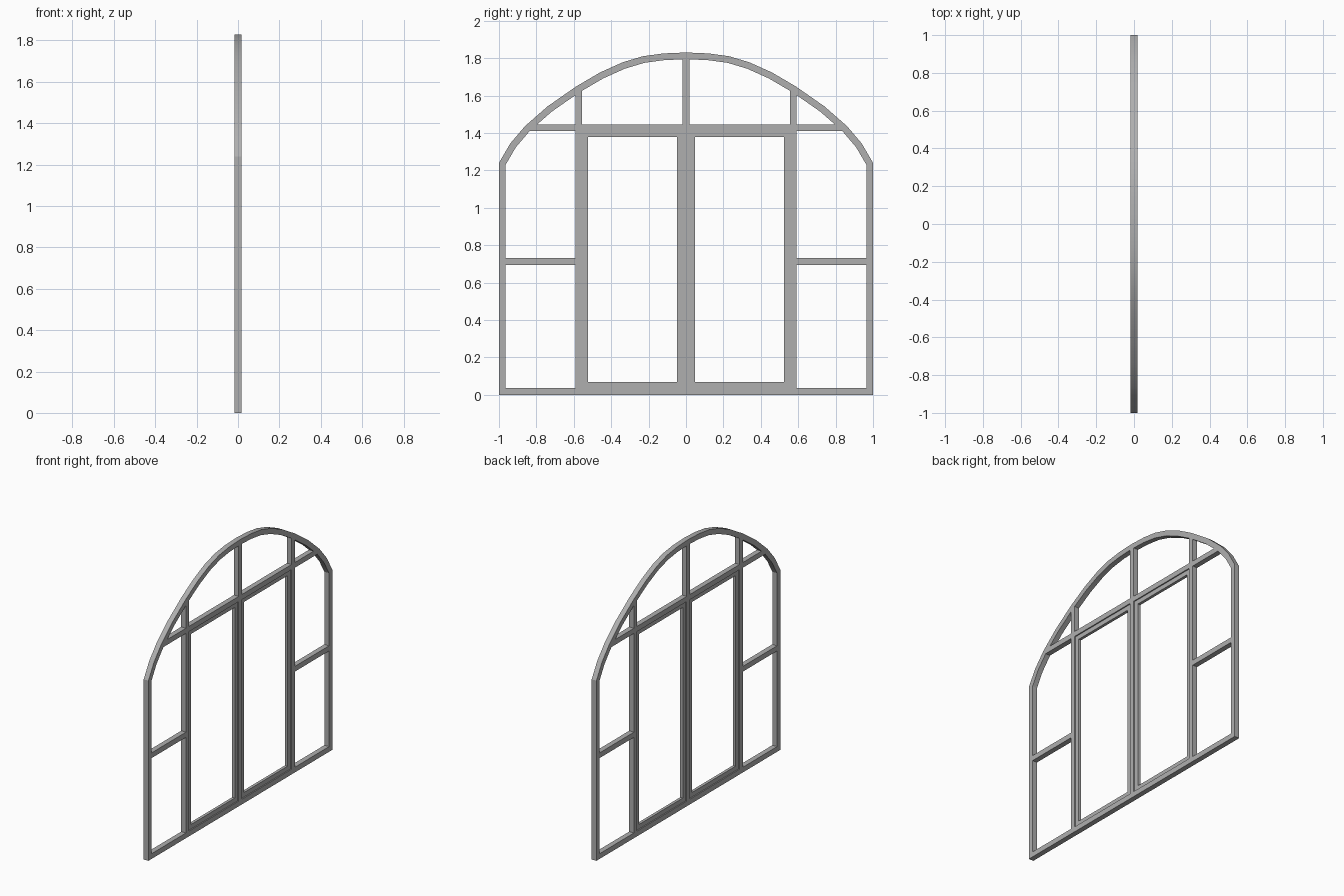
import bpy, bmesh, math
from mathutils import Vector

if "Cube" in bpy.data.objects:
    bpy.data.objects.remove(bpy.data.objects["Cube"])

DEPTH = 0.036   # main frame thickness in x
SASH = 0.02     # thinner door sash thickness
W = 0.036       # bar width

grey = bpy.data.materials.new("dark_grey")
grey.diffuse_color = (0.43, 0.43, 0.43, 1)
grey.use_nodes = True
grey.node_tree.nodes["Principled BSDF"].inputs["Base Color"].default_value = grey.diffuse_color


def finish(name, bm):
    bmesh.ops.recalc_face_normals(bm, faces=bm.faces)
    me = bpy.data.meshes.new(name)
    bm.to_mesh(me)
    bm.free()
    me.materials.append(grey)
    ob = bpy.data.objects.new(name, me)
    bpy.context.collection.objects.link(ob)
    return ob


def prism(name, pts, depth=DEPTH):
    """Extrude a flat (y, z) outline along x."""
    bm = bmesh.new()
    a = [bm.verts.new((-depth / 2, y, z)) for y, z in pts]
    b = [bm.verts.new((depth / 2, y, z)) for y, z in pts]
    bm.faces.new(a)
    bm.faces.new(b)
    n = len(pts)
    for i in range(n):
        j = (i + 1) % n
        bm.faces.new((a[i], a[j], b[j], b[i]))
    return finish(name, bm)


def inset(pts, w):
    """Mitred inward offset of a counter-clockwise outline."""
    out = []
    for i, p in enumerate(pts):
        p = Vector(p)
        d0 = (p - Vector(pts[i - 1])).normalized()
        d1 = (Vector(pts[(i + 1) % len(pts)]) - p).normalized()
        n0, n1 = Vector((-d0.y, d0.x)), Vector((-d1.y, d1.x))
        out.append(p + (n0 + n1) * (w / (1 + n0.dot(n1))))
    return out


def ring(name, pts, w, depth):
    """Closed frame of width w that follows an outline."""
    inner = inset(pts, w)
    bm = bmesh.new()
    loops = [[bm.verts.new((x, p[0], p[1])) for p in src]
             for src, x in ((pts, -depth / 2), (pts, depth / 2),
                            (inner, depth / 2), (inner, -depth / 2))]
    n = len(pts)
    for k in range(4):
        a, b = loops[k], loops[(k + 1) % 4]
        for i in range(n):
            j = (i + 1) % n
            bm.faces.new((a[i], a[j], b[j], b[i]))
    return finish(name, bm)


# Arched outer frame, smooth along the arch
half = [(1, 1.24), (0.94, 1.343), (0.86, 1.437), (0.74, 1.542), (0.588, 1.648),
        (0.46, 1.723), (0.34, 1.777), (0.23, 1.81), (0.12, 1.825), (0, 1.83)]
arch = half + [(-y, z) for y, z in reversed(half[:-1])]
frame = ring("outer_frame", [(-1, 0), (1, 0)] + arch, W, DEPTH)
bpy.context.view_layer.objects.active = frame
frame.select_set(True)
bpy.ops.object.shade_smooth_by_angle(angle=math.radians(25))

# Transom with ends cut to the arch, and centre mullion
prism("transom", [(-0.865, 1.409), (0.865, 1.409), (0.83, 1.445), (-0.83, 1.445)])
c = W / 2
prism("centre_mullion", [(-c, 0.01), (c, 0.01), (c, 1.81), (-c, 1.81)])

for s, side in ((-1, "left"), (1, "right")):
    # Tall mullion, top cut to the arch
    prism("mullion_" + side, [(s * 0.592, 0.01), (s * 0.556, 0.01),
                              (s * 0.556, 1.645), (s * 0.592, 1.62)])
    # Side light crossbar
    prism("crossbar_" + side, [(s * 0.58, 0.694), (s * 0.98, 0.694),
                               (s * 0.98, 0.73), (s * 0.58, 0.73)])
    # Thinner sash of the door leaf
    y0, y1 = sorted((s * c, s * 0.556))
    ring("door_sash_" + side, [(y0, W), (y1, W), (y1, 1.409), (y0, 1.409)], 0.031, SASH)
